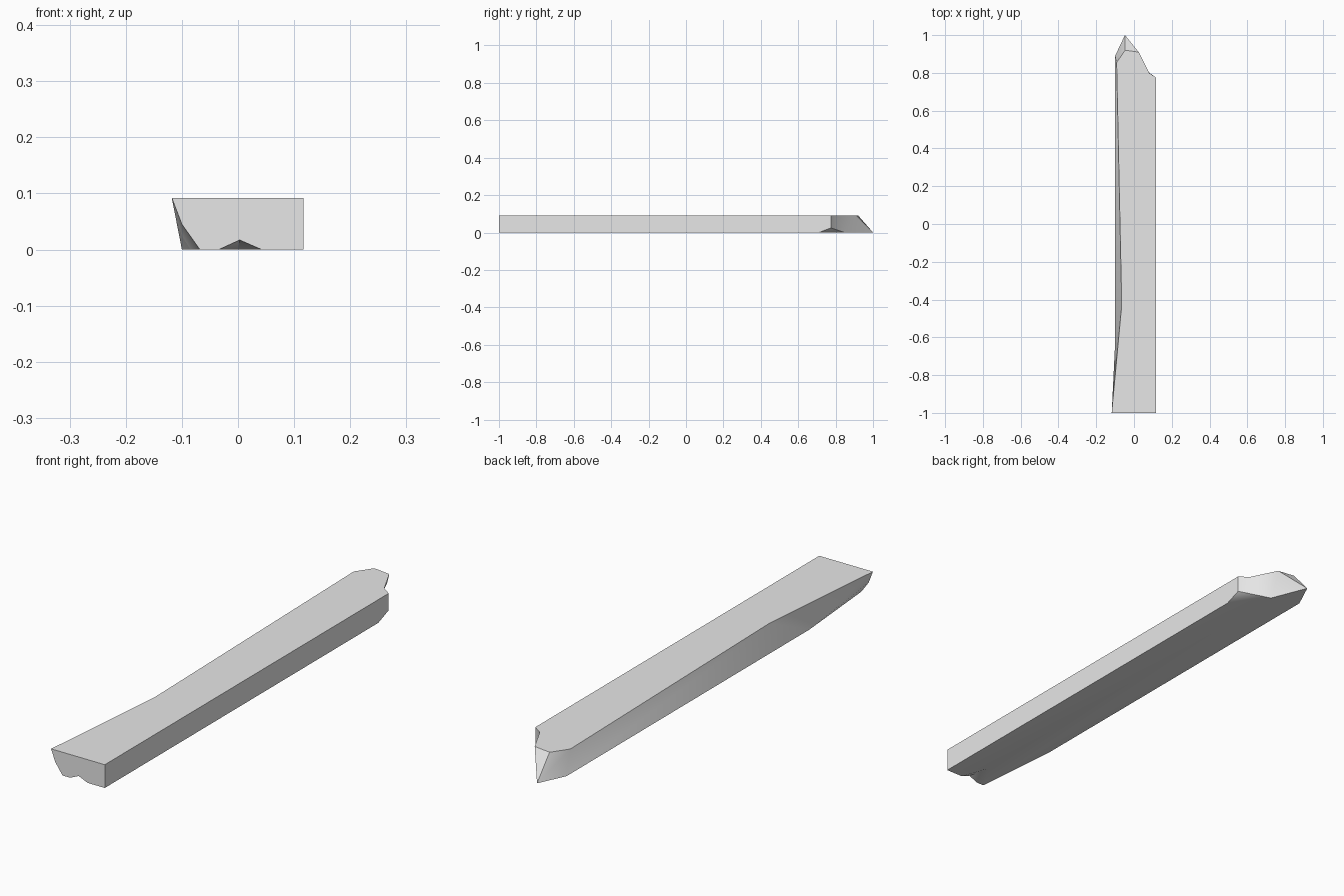
import bpy
import bmesh
import math

HEIGHT = 0.092

default_cube = bpy.data.objects.get("Cube")
if default_cube:
    bpy.data.objects.remove(default_cube, do_unlink=True)


def make_material(name, colour):
    material = bpy.data.materials.new(name)
    material.use_nodes = True
    material.diffuse_color = colour
    shader = material.node_tree.nodes["Principled BSDF"]
    shader.inputs["Base Color"].default_value = colour
    return material


def add_outline(bm, outline, z):
    """Place named outline corners at one height."""
    return {name: bm.verts.new((x, y, z)) for name, (x, y) in outline.items()}


# Outline of the upper surface, counter-clockwise from the front left corner
top_outline = {
    "top_front_worn": (-0.118, -1.0),
    "top_front_square": (0.117, -1.0),
    "top_back_square": (0.117, 0.775),
    "top_split_low": (0.08, 0.80),
    "top_split_high": (0.025, 0.91),
    "top_peak": (-0.047, 0.92),
    "top_back_worn": (-0.092, 0.855),
    "top_waist": (-0.065, -0.43),
}

# Outline of the underside, with a small chip cut into its front edge
bottom_outline = {
    "low_front_worn": (-0.068, -1.0),
    "chip_worn": (-0.034, -1.0),
    "chip_back": (0.0, -0.88),
    "chip_square": (0.042, -1.0),
    "low_front_square": (0.117, -1.0),
    "low_back_square": (0.117, 0.71),
    "low_split": (0.012, 0.85),
    "tip": (-0.048, 1.0),
    "low_back_worn": (-0.1, 0.89),
    "low_waist": (-0.1, -0.63),
}

bm = bmesh.new()
top = add_outline(bm, top_outline, HEIGHT)
bottom = add_outline(bm, bottom_outline, 0)
points = {**top, **bottom}
points["chip_top"] = bm.verts.new((0.003, -1.0, 0.017))
points["front_bend"] = bm.verts.new((-0.1, -1.0, 0.045))
points["back_bend"] = bm.verts.new((0.117, 0.775, 0.025))

bm.faces.new(list(top.values()))
bm.faces.new(list(reversed(bottom.values())))

# Sawn front and straight side
sides = [
    "top_front_worn front_bend low_front_worn chip_worn chip_top chip_square "
    "low_front_square top_front_square",
    "top_front_square low_front_square low_back_square back_bend top_back_square",
    # Chip under the front
    "chip_worn chip_back chip_top",
    "chip_top chip_back chip_square",
    # Worn side
    "top_front_worn low_waist front_bend",
    "front_bend low_waist low_front_worn",
    "top_front_worn top_waist low_waist",
    "top_waist top_back_worn low_back_worn low_waist",
    # Splintered back
    "top_back_worn top_peak tip low_back_worn",
    "top_peak top_split_high tip",
    "top_split_high low_split tip",
    "top_split_high top_split_low low_split",
    "top_split_low back_bend low_split",
    "top_split_low top_back_square back_bend",
    "back_bend low_back_square low_split",
]
for side in sides:
    bm.faces.new([points[name] for name in side.split()])
bmesh.ops.recalc_face_normals(bm, faces=bm.faces)

mesh = bpy.data.meshes.new("broken_plank")
bm.to_mesh(mesh)
bm.free()
mesh.materials.append(make_material("plain grey", (0.8, 0.8, 0.8, 1.0)))
plank = bpy.data.objects.new("broken_plank", mesh)
bpy.context.collection.objects.link(plank)

# Soft shading across the worn and splintered surfaces
bpy.ops.object.select_all(action="DESELECT")
plank.select_set(True)
bpy.context.view_layer.objects.active = plank
bpy.ops.object.shade_smooth_by_angle(angle=math.radians(40))
